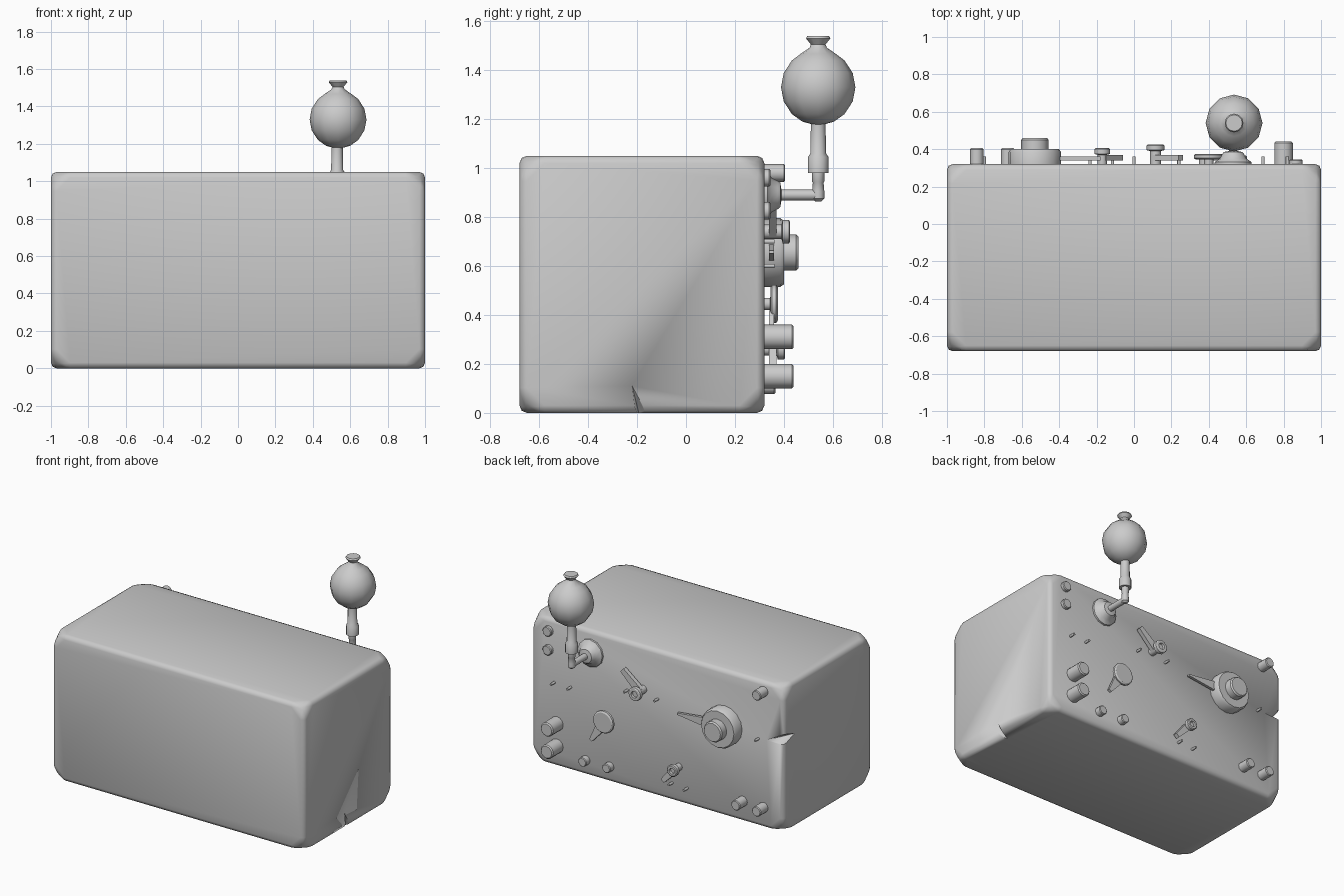
import bpy, bmesh, math
from mathutils import Vector

if "Cube" in bpy.data.objects:
    bpy.data.objects.remove(bpy.data.objects["Cube"])

BACK = 0.32  # y of the panel that carries the fittings


def finish(bm, name, angle=35):
    bmesh.ops.recalc_face_normals(bm, faces=bm.faces)
    me = bpy.data.meshes.new(name)
    bm.to_mesh(me)
    bm.free()
    ob = bpy.data.objects.new(name, me)
    bpy.context.collection.objects.link(ob)
    bpy.ops.object.select_all(action='DESELECT')
    ob.select_set(True)
    bpy.context.view_layer.objects.active = ob
    bpy.ops.object.shade_smooth_by_angle(angle=math.radians(angle))
    return ob


def lathe(name, profile, origin, up=False, n=12, angle=35):
    """Turned part: profile of (distance, radius) along +y, or +z if up."""
    bm = bmesh.new()
    rings = []
    for d, r in profile:
        ring = []
        for i in range(n):
            a = 2 * math.pi * i / n
            c, s = r * math.cos(a), r * math.sin(a)
            p = Vector((c, s, d)) if up else Vector((c, d, s))
            ring.append(bm.verts.new(p + Vector(origin)))
        rings.append(ring)
    for a, b in zip(rings, rings[1:]):
        for i in range(n):
            j = (i + 1) % n
            bm.faces.new((a[i], a[j], b[j], b[i]))
    bm.faces.new(rings[0])
    bm.faces.new(rings[-1])
    return finish(bm, name, angle)


def peg(name, x, z, r, d):
    return lathe(name, [(-0.01, r), (d - r * 0.15, r), (d, r * 0.85)], (x, BACK, z))


def arm(name, a, b, w0, w1, d0, d1):
    """Tapered flat bar on the panel from a to b, both (x, z)."""
    bm = bmesh.new()
    a, b = Vector(a), Vector(b)
    t = (b - a).normalized()
    s = Vector((-t.y, t.x))
    pts = [a + s * w0, a - s * w0, b - s * w1, b + s * w1]
    lo = [bm.verts.new((p.x, BACK + d0, p.y)) for p in pts]
    hi = [bm.verts.new((p.x, BACK + d1, p.y)) for p in pts]
    bm.faces.new(lo)
    bm.faces.new(hi)
    for i in range(4):
        j = (i + 1) % 4
        bm.faces.new((lo[i], lo[j], hi[j], hi[i]))
    return finish(bm, name)


def wedge(name, pts):
    bm = bmesh.new()
    for p in pts:
        bm.verts.new(p)
    bmesh.ops.convex_hull(bm, input=bm.verts)
    ob = finish(bm, name)
    ob.hide_render = True
    ob.hide_set(True)
    return ob


# Main case: box with clipped corners and small softened edges
bm = bmesh.new()
bmesh.ops.create_cube(bm, size=1)
for v in bm.verts:
    v.co = Vector((v.co.x * 2, v.co.y - 0.18, (v.co.z + 0.5) * 1.05))
bmesh.ops.bevel(bm, geom=bm.verts[:], offset=0.09, segments=1, affect='VERTICES')
bmesh.ops.bevel(bm, geom=bm.edges[:], offset=0.03, segments=2, profile=0.5, affect='EDGES')
case = finish(bm, "case", 60)

# Cracks in the lower right edge and the left back edge
cutters = [
    wedge("side_crack_cutter", [(1.05, -0.24, 0.19), (1.05, -0.21, -0.05), (1.05, -0.11, -0.05),
                                (0.9, -0.18, -0.05)]),
    wedge("back_crack_cutter", [(-1.03, 0.35, 0.74), (-1.03, 0.35, 0.62), (-0.84, 0.34, 0.63),
                                (-1.02, 0.18, 0.68)]),
]
for c in cutters:
    m = case.modifiers.new(c.name, 'BOOLEAN')
    m.operation = 'DIFFERENCE'
    m.solver = 'EXACT'
    m.object = c

# Studs on the panel
for x, z in [(0.8, 0.31), (0.8, 0.15)]:
    peg("large_stud", x, z, 0.05, 0.12)
for x, z in [(-0.84, 0.98), (-0.84, 0.148), (-0.675, 0.148)]:
    peg("medium_stud", x, z, 0.036, 0.085)
for x, z in [(0.865, 0.96), (0.865, 0.825)]:
    peg("flat_button", x, z, 0.036, 0.025)
for x, z in [(0.57, 0.11), (0.38, 0.115)]:
    peg("small_button", x, z, 0.033, 0.045)
for x, z in [(0.82, 0.6), (0.69, 0.6), (0.24, 0.7), (0.0, 0.7), (-0.115, 0.13),
             (-0.235, 0.123), (-0.8, 0.63)]:
    peg("pin", x, z, 0.009, 0.042)

# Large dial with its pointer
lathe("dial", [(-0.01, 0.14), (0.065, 0.14), (0.08, 0.13), (0.08, 0.073), (0.13, 0.073),
               (0.14, 0.065)], (-0.53, BACK, 0.655), n=16)
arm("dial_pointer", (-0.42, 0.655), (-0.18, 0.657), 0.035, 0.006, 0.02, 0.04)

# Two swing levers on pivots
for name, (x, z), r, d, tip, w in [("upper_lever", (0.115, 0.74), 0.048, 0.105, (0.25, 0.86), 0.022),
                                   ("lower_lever", (-0.17, 0.26), 0.042, 0.085, (-0.07, 0.15), 0.02)]:
    lathe(name + "_pivot", [(-0.01, r * 0.6), (d - 0.035, r * 0.6), (d - 0.03, r), (d - 0.005, r),
                            (d, r * 0.85), (d, r * 0.5), (d - 0.015, r * 0.45)], (x, BACK, z))
    arm(name + "_arm", (x, z), tip, w * 1.3, w * 0.8, 0.02, 0.05)

# Winding key: flat disc with a tapering tail
lathe("key_disc", [(-0.01, 0.025), (0.024, 0.025), (0.025, 0.07), (0.032, 0.08), (0.048, 0.08),
                   (0.055, 0.07)], (0.4, BACK, 0.445), n=14)
arm("key_tail", (0.43, 0.40), (0.505, 0.285), 0.035, 0.012, 0.02, 0.04)

# Lamp bracket: flared base and pipe out of the panel
lathe("lamp_base", [(-0.01, 0.1), (0.012, 0.098), (0.03, 0.07), (0.055, 0.058), (0.065, 0.05),
                    (0.07, 0.022), (0.215, 0.022)], (0.53, BACK, 0.89))
lathe("lamp_elbow", [(-0.026, 0.012), (-0.015, 0.025), (0.015, 0.025), (0.05, 0.022), (0.055, 0.025),
                     (0.09, 0.025), (0.09, 0.042), (0.155, 0.042), (0.17, 0.032), (0.29, 0.03)],
      (0.53, 0.54, 0.89), up=True)

# Lamp globe with a small flared cap
globe = [(1.33 + 0.155 * math.sin(math.radians(a)), 0.152 * math.cos(math.radians(a)))
         for a in (-85, -65, -45, -22, 0, 22, 45, 62)]
lathe("lamp_globe", globe + [(1.492, 0.035), (1.505, 0.03), (1.53, 0.05), (1.54, 0.044)],
      (0.535, 0.54, 0), up=True, n=12, angle=50)
